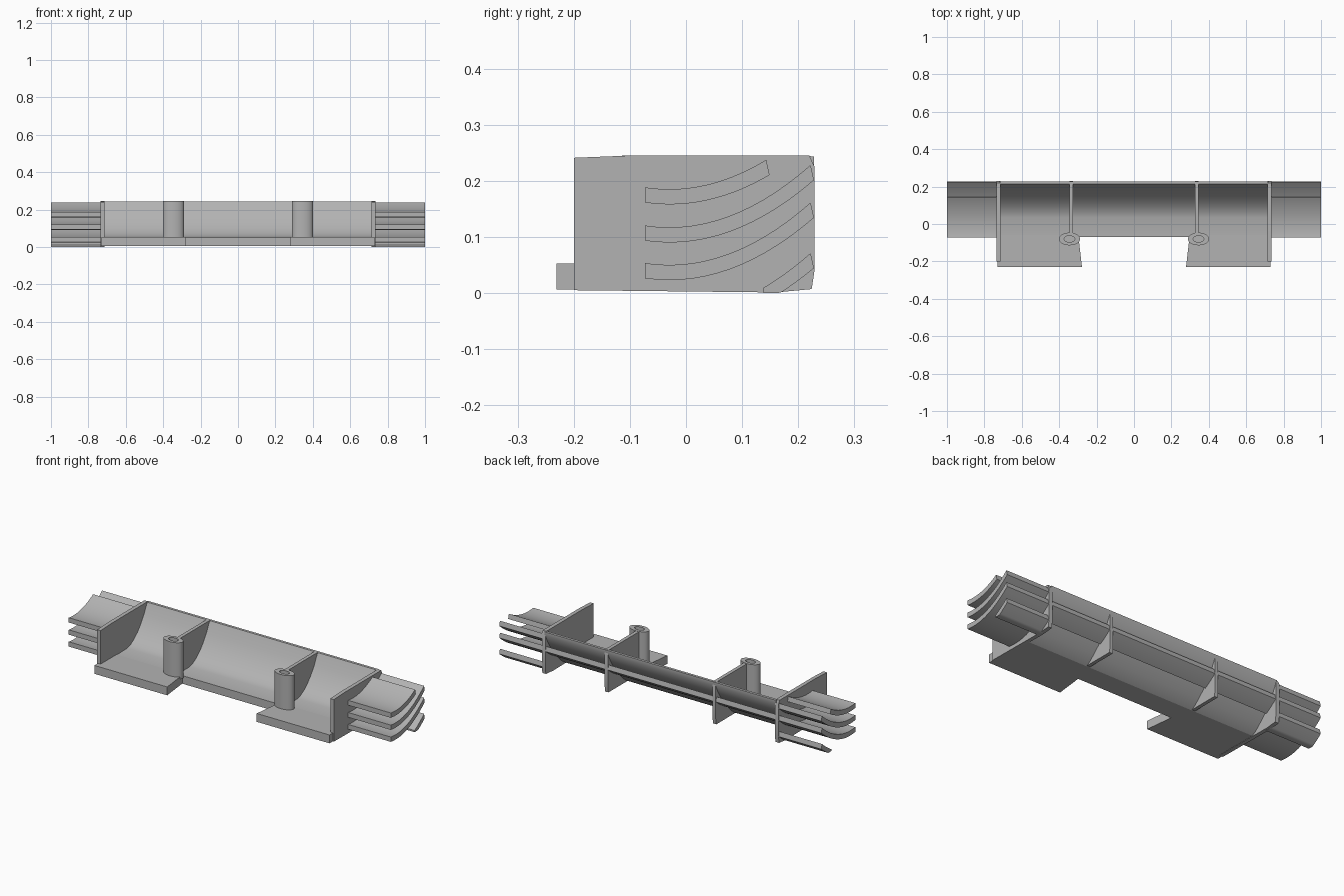
import bpy
import math

cube = bpy.data.objects.get("Cube")
if cube:
    bpy.data.objects.remove(cube, do_unlink=True)

grey = bpy.data.materials.new("plain grey")
grey.use_nodes = True
grey.diffuse_color = (0.45, 0.45, 0.45, 1)
grey.node_tree.nodes["Principled BSDF"].inputs["Base Color"].default_value = (0.45, 0.45, 0.45, 1)


def finish(name, verts, faces):
    mesh = bpy.data.meshes.new(name)
    mesh.from_pydata(verts, [], faces)
    mesh.materials.append(grey)
    obj = bpy.data.objects.new(name, mesh)
    bpy.context.collection.objects.link(obj)
    bpy.ops.object.select_all(action='DESELECT')
    obj.select_set(True)
    bpy.context.view_layer.objects.active = obj
    bpy.ops.object.mode_set(mode='EDIT')
    bpy.ops.mesh.select_all(action='SELECT')
    bpy.ops.mesh.normals_make_consistent(inside=False)
    bpy.ops.object.mode_set(mode='OBJECT')
    bpy.ops.object.shade_smooth_by_angle(angle=math.radians(30))
    return obj


def prism(name, outline, lo, hi, axis='X'):
    """Extrude a closed outline: (y, z) along X or (x, y) along Z."""
    n = len(outline)
    if axis == 'X':
        verts = [(h, a, b) for h in (lo, hi) for a, b in outline]
    else:
        verts = [(a, b, h) for h in (lo, hi) for a, b in outline]
    faces = [tuple(range(n)), tuple(range(n, 2 * n))]
    faces += [(i, (i + 1) % n, (i + 1) % n + n, i + n) for i in range(n)]
    return finish(name, verts, faces)


def tube(name, cx, cy, rx, ry, lo, hi, hole=0.5, n=32):
    """Oval post with a hole through it."""
    rings = [(1, lo), (1, hi), (hole, hi), (hole, lo)]
    verts = [(cx + k * rx * math.cos(math.tau * i / n),
              cy + k * ry * math.sin(math.tau * i / n), z)
             for k, z in rings for i in range(n)]
    faces = [(r * n + i, r * n + (i + 1) % n,
              (r + 1) % 4 * n + (i + 1) % n, (r + 1) % 4 * n + i)
             for r in range(4) for i in range(n)]
    return finish(name, verts, faces)


def slat_outline(z0, start, end, thick=0.027, steps=14):
    """Curved strip sweeping upwards to the back."""
    ys = [start + (end - start) * i / steps for i in range(steps + 1)]
    top = [(y, max(0.004, z0 + 1.75 * (y + 0.03) ** 2)) for y in ys]
    under = [(min(0.228, y + 0.006 * i / steps), max(0, z - thick))
             for i, (y, z) in enumerate(top)]
    return top + under[::-1]


# Central trough: flat floor, curved back wall
trough = [(-0.07, 0.005), (-0.07, 0.05), (0.035, 0.052), (0.065, 0.061),
          (0.095, 0.079), (0.125, 0.105), (0.155, 0.14), (0.185, 0.185),
          (0.213, 0.243), (0.228, 0.243), (0.228, 0.222), (0.205, 0.175),
          (0.175, 0.127), (0.14, 0.082), (0.105, 0.047), (0.075, 0.02),
          (0.05, 0.005)]
prism("trough", trough, -0.72, 0.72)

# Rail along the back of the trough
prism("back_rail", slat_outline(0.05, 0.155, 0.222), -0.72, 0.72)

plate = [(-0.2, 0.005), (-0.2, 0.241), (-0.1, 0.245), (0.22, 0.245),
         (0.229, 0.225), (0.229, 0.04), (0.224, 0.007), (0.16, 0.001)]
rib = [(-0.055, 0.03), (-0.055, 0.244), (0.222, 0.244), (0.229, 0.225),
       (0.229, 0.04), (0.224, 0.007), (0.05, 0.007)]
slats = [("upper", 0.185, -0.073, 0.143), ("middle", 0.117, -0.073, 0.222),
         ("lower", 0.05, -0.073, 0.222), ("short", -0.04, 0.138, 0.222)]

for side, s in (("left", 1), ("right", -1)):
    # Walls, ribs and foot flanges
    prism(side + "_end_wall", plate, s * 0.713, s * 0.735)
    prism(side + "_rib", rib, s * 0.325, s * 0.345)
    foot = [(s * 0.278, -0.231), (s * 0.73, -0.231), (s * 0.73, -0.06), (s * 0.298, -0.06)]
    prism(side + "_foot", foot, 0.006, 0.053, 'Z')
    # Screw post
    tube(side + "_post", s * 0.345, -0.08, 0.057, 0.034, 0.04, 0.245)
    # Louvre slats outside the end wall
    for label, z0, start, end in slats:
        prism(f"{side}_{label}_slat", slat_outline(z0, start, end), s * 0.725, s * 1.0)
